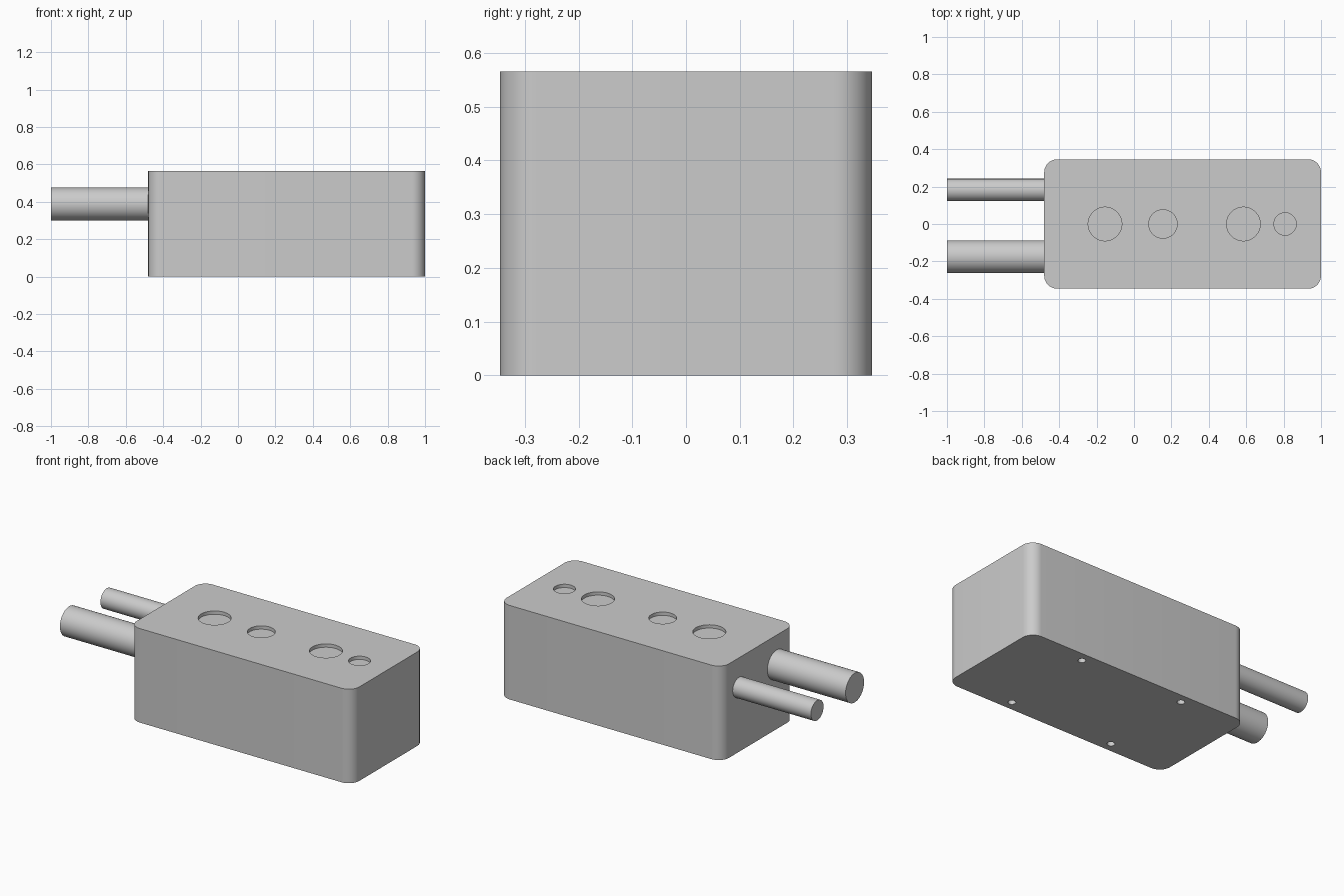
import bpy
import bmesh
import math

if "Cube" in bpy.data.objects:
    bpy.data.objects.remove(bpy.data.objects["Cube"])

GREY = (0.6, 0.6, 0.6, 1)
grey = bpy.data.materials.new("light_grey")
grey.use_nodes = True
grey.diffuse_color = GREY
grey.node_tree.nodes["Principled BSDF"].inputs["Base Color"].default_value = GREY

X0, X1, HALF_Y, HEIGHT = -0.48, 1.0, 0.346, 0.565
MID_X = (X0 + X1) / 2


def activate(ob):
    bpy.ops.object.select_all(action='DESELECT')
    ob.select_set(True)
    bpy.context.view_layer.objects.active = ob


def cylinder(name, radius, length, location, rotation=(0, 0, 0)):
    bpy.ops.mesh.primitive_cylinder_add(vertices=64, radius=radius, depth=length,
                                        location=location, rotation=rotation)
    ob = bpy.context.object
    ob.name = name
    ob.data.materials.append(grey)
    return ob


# Housing: block with rounded upright edges
bpy.ops.mesh.primitive_cube_add(size=1, location=(MID_X, 0, HEIGHT / 2))
housing = bpy.context.object
housing.name = "housing"
housing.scale = (X1 - X0, 2 * HALF_Y, HEIGHT)
bpy.ops.object.transform_apply(location=False, rotation=False, scale=True)
housing.data.materials.append(grey)
bm = bmesh.new()
bm.from_mesh(housing.data)
upright = [e for e in bm.edges if abs(e.verts[0].co.z - e.verts[1].co.z) > 0.1]
bmesh.ops.bevel(bm, geom=upright, offset=0.07, segments=12, profile=0.5, affect='EDGES')
bm.to_mesh(housing.data)
bm.free()

# Shallow round recesses along the top, and deep screw holes underneath
RECESS, SCREW = 0.02, 0.15
cutters = [cylinder("recess_cutter", r, 2 * RECESS, (x, 0, HEIGHT))
           for x, r in ((-0.155, 0.09), (0.155, 0.076), (0.585, 0.09), (0.808, 0.06))]
cutters += [cylinder("screw_cutter", 0.021, 2 * SCREW, (MID_X + sx * 0.342, sy * 0.288, 0))
            for sx in (-1, 1) for sy in (-1, 1)]
for cutter in cutters:
    cutter.hide_render = True
    activate(housing)
    cut = housing.modifiers.new("cut", 'BOOLEAN')
    cut.operation = 'DIFFERENCE'
    cut.solver = 'EXACT'
    cut.object = cutter
    bpy.ops.object.modifier_apply(modifier=cut.name)
    bpy.data.objects.remove(cutter)

# Two rods leaving the right end
ROD_END, ROD_Z = -1.0, 0.388
inner = X0 + 0.01
rods = [cylinder(name, r, inner - ROD_END, ((inner + ROD_END) / 2, y, ROD_Z),
                 (0, math.pi / 2, 0))
        for name, r, y in (("large_rod", 0.088, -0.175), ("small_rod", 0.06, 0.182))]

for ob in [housing] + rods:
    activate(ob)
    bpy.ops.object.shade_smooth_by_angle(angle=math.radians(30))
